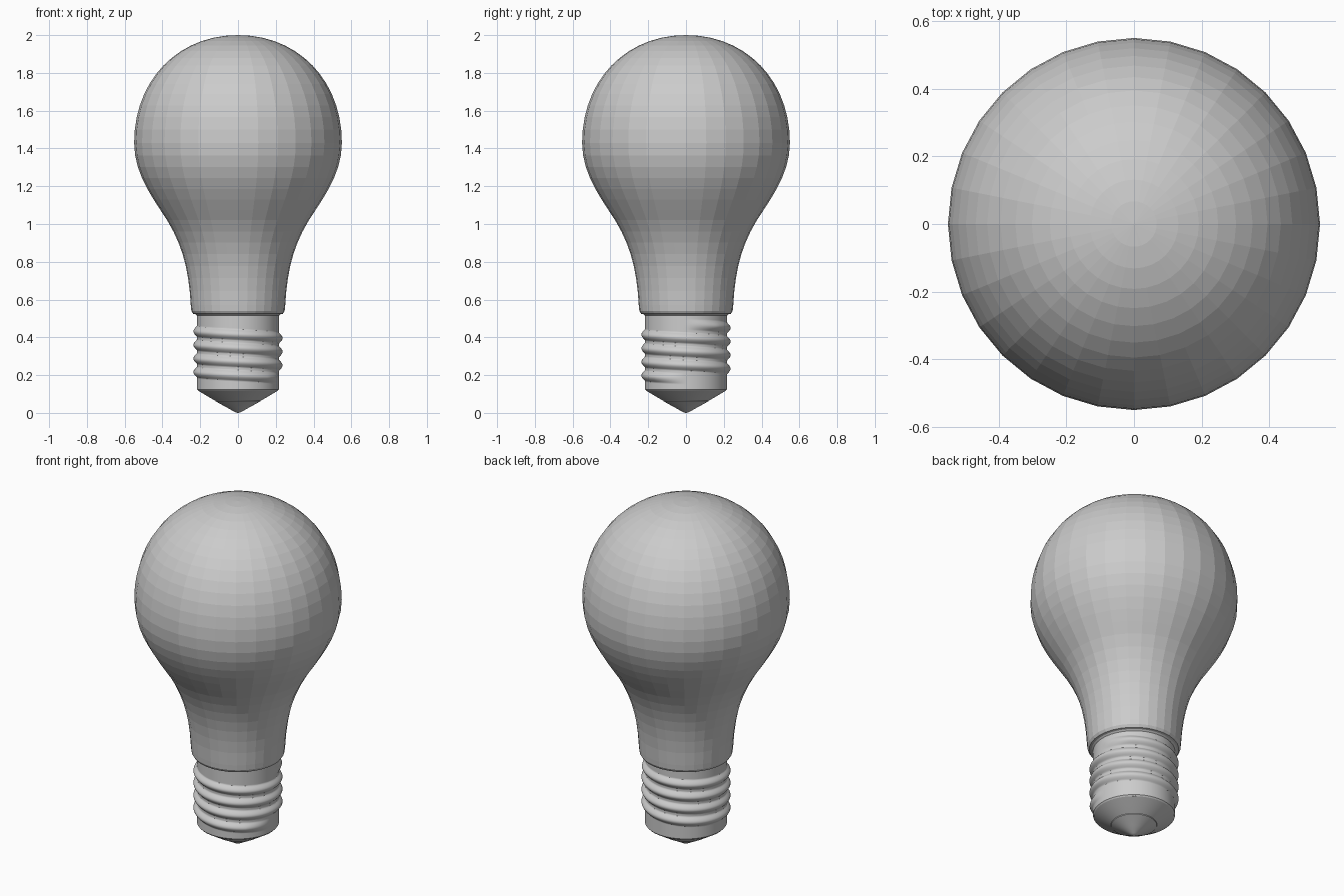
import bpy, bmesh, math
from mathutils import Vector
from mathutils.geometry import interpolate_bezier

if "Cube" in bpy.data.objects:
    bpy.data.objects.remove(bpy.data.objects["Cube"])


def make_object(name, bm):
    bmesh.ops.remove_doubles(bm, verts=bm.verts, dist=1e-5)
    bmesh.ops.recalc_face_normals(bm, faces=bm.faces)
    mesh = bpy.data.meshes.new(name)
    bm.to_mesh(mesh)
    bm.free()
    obj = bpy.data.objects.new(name, mesh)
    bpy.context.collection.objects.link(obj)
    return obj


def revolve(name, profile, sides, radius=lambda r, z, a: r):
    """Turn (r, z) points around z; radius() may vary the surface."""
    bm = bmesh.new()
    rings = []
    for r, z in profile:
        ring = []
        for i in range(sides):
            a = 2 * math.pi * i / sides
            q = radius(r, z, a)
            ring.append(bm.verts.new((q * math.cos(a), q * math.sin(a), z)))
        rings.append(ring)
    for low, high in zip(rings, rings[1:]):
        for i in range(sides):
            j = (i + 1) % sides
            bm.faces.new((low[i], low[j], high[j], high[i]))
    return make_object(name, bm)


def smooth(obj, angle=30):
    bpy.ops.object.select_all(action='DESELECT')
    obj.select_set(True)
    bpy.context.view_layer.objects.active = obj
    bpy.ops.object.shade_smooth_by_angle(angle=math.radians(angle))


def bezier(points, count):
    pts = interpolate_bezier(*[Vector((r, z, 0)) for r, z in points], count)
    return [(p.x, p.y) for p in pts]


# Faceted glass envelope
glass = bezier([(0, 2), (0.32, 2), (0.55, 1.76), (0.55, 1.43)], 15)
glass += bezier([(0.55, 1.43), (0.55, 1.27), (0.46, 1.15), (0.375, 1.02)], 8)[1:]
glass += bezier([(0.375, 1.02), (0.29, 0.88), (0.26, 0.75), (0.25, 0.57)], 8)[1:]
glass += [(0.247, 0.54), (0.238, 0.525), (0.215, 0.52)]
revolve("glass_bulb", glass, 32)

# Screw base with a helical ridge, fading in and out at its ends
TOP, PITCH, TURNS, HALF, HEIGHT = 0.468, 0.072, 4, 0.028, 0.019


def thread(r, z, a):
    best = 0
    for n in range(TURNS):
        t = n + a / (2 * math.pi)
        d = abs(z - (TOP - PITCH * t))
        if d < HALF:
            fade = min(1, t * 8, (TURNS - t) * 8)
            best = max(best, fade * math.cos(math.pi / 2 * d / HALF))
    return r + HEIGHT * best


rows = 100
shell = [(0.211, 0.118)]
shell += [(0.217, 0.125 + (0.515 - 0.125) * i / rows) for i in range(rows + 1)]
shell += [(0.225, 0.522)]
smooth(revolve("screw_base", shell, 96, thread), 40)

# Insulator cone under the base
smooth(revolve("insulator", [(0.211, 0.118), (0.165, 0.09), (0.122, 0.065),
                             (0.116, 0.07)], 64))

# Pointed contact at the bottom
smooth(revolve("contact_tip", [(0.12, 0.072), (0.12, 0.062), (0.06, 0.029),
                               (0.018, 0.005), (0.008, 0.001), (0, 0)], 64))
